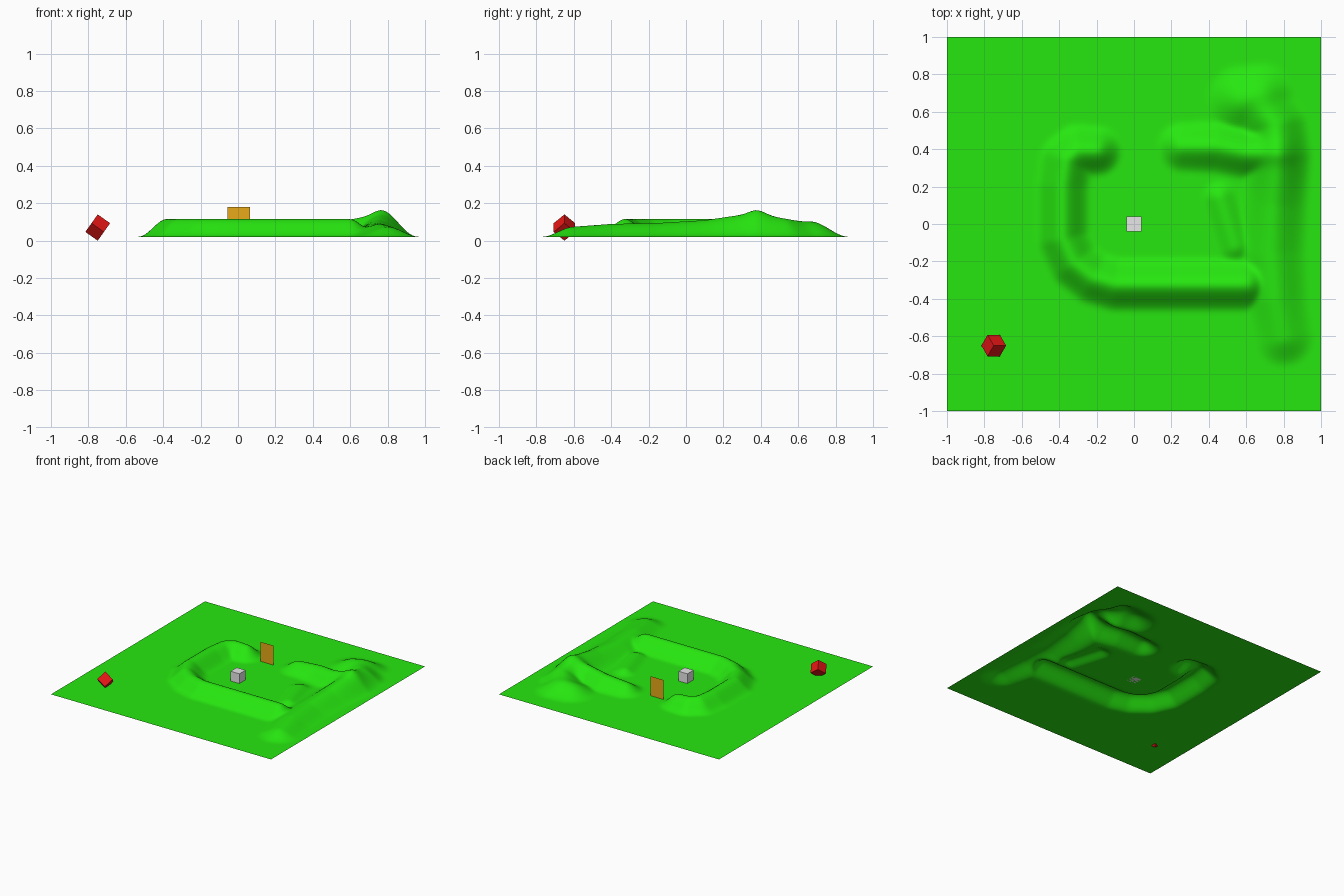
import bpy, bmesh, math
from mathutils import Matrix, Vector

if "Cube" in bpy.data.objects:
    bpy.data.objects.remove(bpy.data.objects["Cube"])

GROUND = 0.02


def material(name, rgb):
    m = bpy.data.materials.new(name)
    m.diffuse_color = (*rgb, 1)
    m.use_nodes = True
    m.node_tree.nodes["Principled BSDF"].inputs["Base Color"].default_value = m.diffuse_color
    return m


def finish(bm, name, mat, smooth=False):
    me = bpy.data.meshes.new(name)
    bm.to_mesh(me)
    bm.free()
    me.materials.append(mat)
    for p in me.polygons:
        p.use_smooth = smooth
    ob = bpy.data.objects.new(name, me)
    bpy.context.collection.objects.link(ob)
    return ob


# Sculpted ridges as strokes: x, y, height, half width
STROKES = [
    # horseshoe wall
    [(-.20, .39, .09, .14), (-.30, .39, .095, .15), (-.36, .34, .097, .15),
     (-.38, .2, .097, .15), (-.38, -.08, .097, .15), (-.32, -.21, .097, .15),
     (-.22, -.29, .097, .15), (-.1, -.325, .097, .15), (.6, -.325, .097, .15)],
    # wall right of the gate
    [(.26, .41, .07, .14), (.45, .41, .085, .15), (.6, .38, .095, .15), (.76, .38, .125, .18)],
    # long outer ridge
    [(.8, -.6, .055, .17), (.76, -.4, .07, .18), (.74, -.15, .075, .19),
     (.75, .1, .09, .19), (.77, .37, .13, .19), (.76, .52, .1, .18), (.65, .66, .075, .2)],
    # corner hill
    [(.58, .66, .07, .2), (.68, .68, .07, .19)],
    # low inner spur
    [(.46, .14, .035, .1), (.54, -.12, .035, .1)],
]


def stroke_height(x, y, pts):
    best = 0
    for (ax, ay, ah, aw), (bx, by, bh, bw) in zip(pts, pts[1:]):
        dx, dy = bx - ax, by - ay
        t = ((x - ax) * dx + (y - ay) * dy) / (dx * dx + dy * dy)
        t = min(1, max(0, t))
        w = aw + (bw - aw) * t
        d = math.hypot(x - ax - dx * t, y - ay - dy * t) / w
        if d < 1:
            s = 1 - d
            best = max(best, (ah + (bh - ah) * t) * s * s * (3 - 2 * s))
    return best


green = material("grass green", (.02, .8, .005))
red = material("red", (.8, .008, .008))
grey = material("light grey", (.8, .8, .8))
orange = material("gate orange", (.8, .4, .01))

# Terrain sheet
bm = bmesh.new()
bmesh.ops.create_grid(bm, x_segments=150, y_segments=150, size=1)
for v in bm.verts:
    h = sum(stroke_height(v.co.x, v.co.y, s) ** 5 for s in STROKES) ** .2
    v.co.z = GROUND + h
# soften creases where strokes meet
for _ in range(3):
    bmesh.ops.smooth_vert(bm, verts=[v for v in bm.verts if not v.is_boundary], factor=.5,
                          use_axis_x=False, use_axis_y=False, use_axis_z=True)
finish(bm, "terrain", green, True)

# Centre block
bm = bmesh.new()
bmesh.ops.create_cube(bm, size=.08, matrix=Matrix.Translation((0, 0, GROUND + .04)))
finish(bm, "centre_block", grey)

# Gate panel: single thin sheet
bm = bmesh.new()
bm.faces.new([bm.verts.new((x, .372, z)) for x, z in
              ((-.056, GROUND), (.064, GROUND), (.064, .18), (-.056, .18))])
finish(bm, "gate_panel", orange)

# Red cube balanced on a corner
axes = [Vector((math.cos(a) * math.sqrt(2 / 3), math.sin(a) * math.sqrt(2 / 3), 1 / math.sqrt(3)))
        for a in (math.pi, math.radians(300), math.radians(60))]
tilt = Matrix(axes).transposed().to_4x4()
bm = bmesh.new()
bmesh.ops.create_cube(bm, size=.081, matrix=Matrix.Translation((-.75, -.65, .07)) @ tilt)
finish(bm, "tilted_cube", red)
